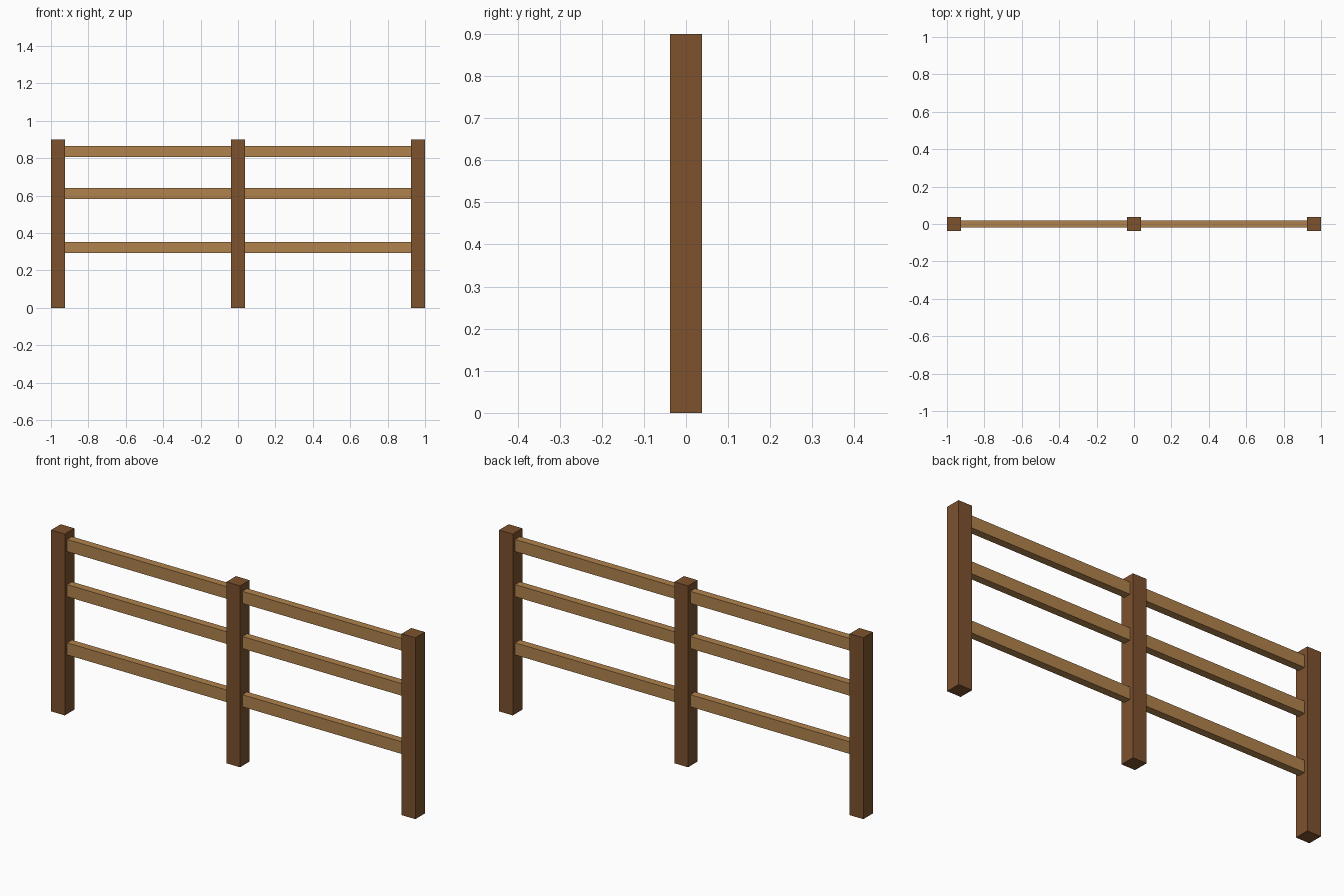
import bpy

cube = bpy.data.objects.get("Cube")
if cube:
    bpy.data.objects.remove(cube, do_unlink=True)


def material(name, rgb):
    mat = bpy.data.materials.new(name)
    mat.use_nodes = True
    color = (*rgb, 1.0)
    mat.diffuse_color = color
    mat.node_tree.nodes["Principled BSDF"].inputs["Base Color"].default_value = color
    return mat


def box(name, center, size, mat):
    bpy.ops.mesh.primitive_cube_add(size=1, location=center)
    obj = bpy.context.object
    obj.name = name
    obj.scale = size
    bpy.ops.object.transform_apply(location=False, rotation=False, scale=True)
    obj.data.materials.append(mat)
    return obj


dark_wood = material("dark brown wood", (0.205, 0.084, 0.027))
light_wood = material("light brown wood", (0.434, 0.225, 0.074))

POST = 0.075
HEIGHT = 0.9
POST_X = 1 - POST / 2

# Square posts at both ends and the middle
for side, x in (("right", -POST_X), ("middle", 0), ("left", POST_X)):
    box(f"{side}_post", (x, 0, HEIGHT / 2), (POST, POST, HEIGHT), dark_wood)

# Three rails in each bay, butting against the posts
span = POST_X - POST
for side, sign in (("right", -1), ("left", 1)):
    for level, z in (("lower", 0.323), ("middle", 0.612), ("upper", 0.836)):
        box(f"{side}_{level}_rail", (sign * POST_X / 2, 0, z),
            (span, POST / 2, 0.06), light_wood)
